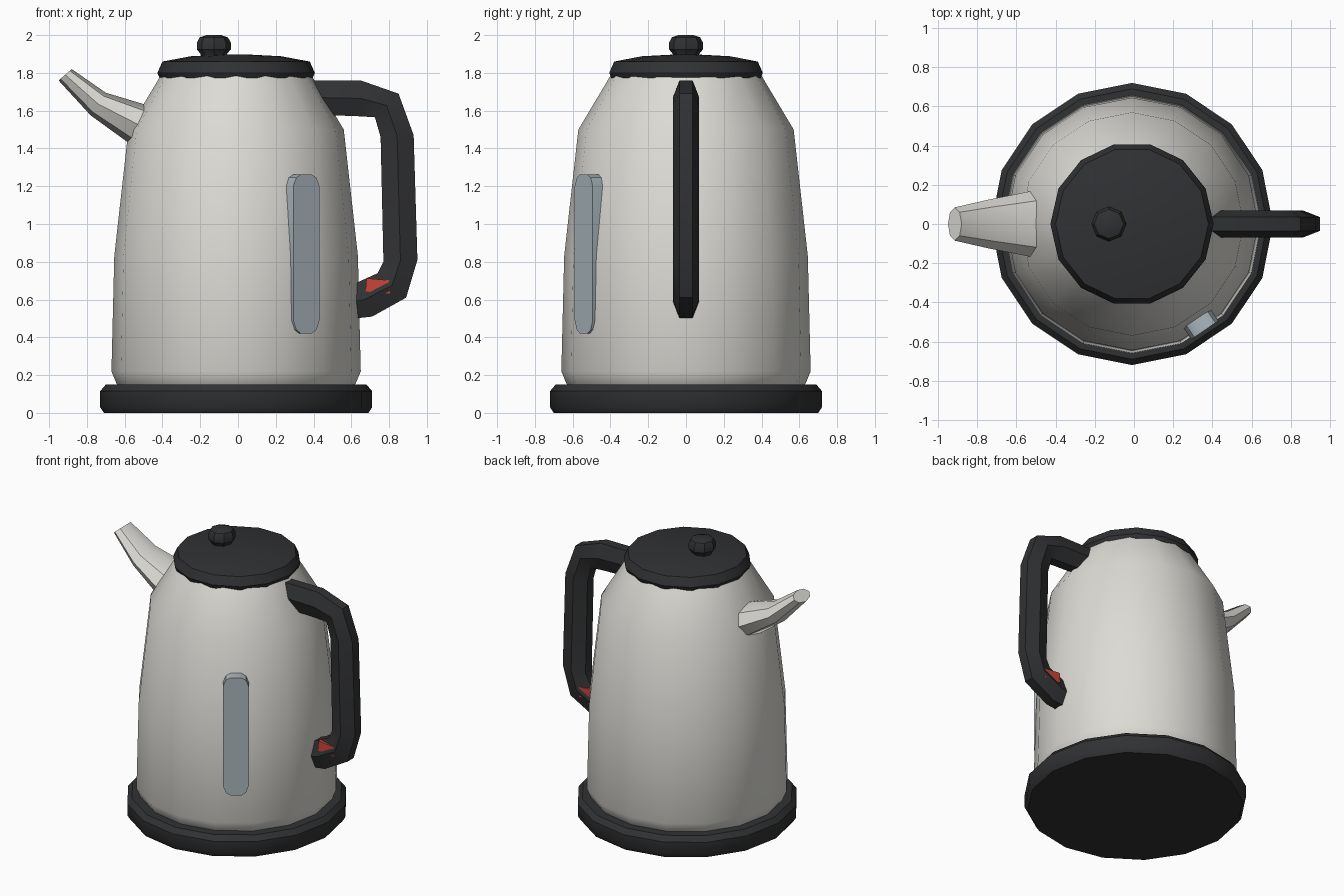
import bpy, bmesh, math
from mathutils import Vector, Matrix

if "Cube" in bpy.data.objects:
    bpy.data.objects.remove(bpy.data.objects["Cube"])

CX = -0.01  # axis of the body


def material(name, rgb):
    m = bpy.data.materials.new(name)
    m.diffuse_color = (*rgb, 1)
    m.use_nodes = True
    m.node_tree.nodes["Principled BSDF"].inputs["Base Color"].default_value = m.diffuse_color
    return m


STEEL = material("steel", (0.72, 0.71, 0.67))
BLACK = material("black_plastic", (0.03, 0.031, 0.033))
GLASS = material("window_glass", (0.40, 0.47, 0.51))
RED = material("red_switch", (0.6, 0.06, 0.04))


def finish(name, bm, mat, angle=35):
    bmesh.ops.recalc_face_normals(bm, faces=bm.faces)
    me = bpy.data.meshes.new(name)
    bm.to_mesh(me)
    bm.free()
    ob = bpy.data.objects.new(name, me)
    bpy.context.collection.objects.link(ob)
    me.materials.append(mat)
    bpy.ops.object.select_all(action='DESELECT')
    ob.select_set(True)
    bpy.context.view_layer.objects.active = ob
    bpy.ops.object.shade_smooth_by_angle(angle=math.radians(angle))
    return ob


def loft(name, sections, mat):
    """Skin closed rings of points and cap both ends."""
    bm = bmesh.new()
    rings = [[bm.verts.new(p) for p in s] for s in sections]
    n = len(rings[0])
    for a, b in zip(rings, rings[1:]):
        for i in range(n):
            j = (i + 1) % n
            bm.faces.new((a[i], a[j], b[j], b[i]))
    bm.faces.new(rings[0])
    bm.faces.new(rings[-1])
    return finish(name, bm, mat)


def lathe(name, profile, sides, mat, x=CX):
    def ring(r, z):
        return [(x + r * math.cos(t), r * math.sin(t), z)
                for t in (2 * math.pi * i / sides for i in range(sides))]
    return loft(name, [ring(r, z) for r, z in profile], mat)


def tube(name, pairs, sides, mat):
    """Pairs: outer (x, z), inner (x, z), half width in y."""
    sections = []
    for ox, oz, ix, iz, w in pairs:
        mid = Vector(((ox + ix) / 2, 0, (oz + iz) / 2))
        half = Vector(((ox - ix) / 2, 0, (oz - iz) / 2))
        ring = []
        for i in range(sides):
            t = 2 * math.pi * i / sides
            # scale so that flats still reach the outer and inner points
            k = math.sin(t) / max(math.sin(2 * math.pi * j / sides) for j in range(sides))
            ring.append(mid + half * k + Vector((0, w * math.cos(t), 0)))
        sections.append(ring)
    return loft(name, sections, mat)


# base, body, lid and knob
lathe("base", [(0.70, 0), (0.72, 0.03), (0.72, 0.115), (0.69, 0.15), (0.60, 0.15)], 16, BLACK)
lathe("body", [(0.62, 0.14), (0.633, 0.155), (0.66, 0.22), (0.645, 0.83),
               (0.57, 1.50), (0.40, 1.785)], 16, STEEL)
lathe("lid", [(0.38, 1.77), (0.405, 1.772), (0.417, 1.80), (0.39, 1.86),
              (0.24, 1.888), (0.05, 1.898)], 14, BLACK)
lathe("lid_knob", [(0.065, 1.88), (0.07, 1.90), (0.09, 1.925), (0.09, 1.96),
                   (0.075, 1.988), (0.04, 2.0)], 8, BLACK, x=-0.128)

# spout
tube("spout", [(-0.88, 1.82, -0.95, 1.76, 0.085),
               (-0.70, 1.695, -0.78, 1.575, 0.125),
               (-0.50, 1.635, -0.58, 1.43, 0.165),
               (-0.42, 1.60, -0.46, 1.40, 0.165)], 8, STEEL)

# handle, hexagonal in section
tube("handle", [(0.38, 1.76, 0.38, 1.58, 0.07),
                (0.65, 1.76, 0.65, 1.57, 0.07),
                (0.85, 1.69, 0.725, 1.565, 0.07),
                (0.93, 1.47, 0.755, 1.46, 0.07),
                (0.95, 0.81, 0.77, 0.80, 0.07),
                (0.89, 0.61, 0.74, 0.74, 0.07),
                (0.71, 0.51, 0.63, 0.69, 0.07),
                (0.62, 0.50, 0.60, 0.68, 0.07)], 6, BLACK)

# switch at the foot of the handle
bm = bmesh.new()
bmesh.ops.create_cube(bm, size=1, matrix=Matrix.Translation((0.742, 0, 0.672))
                      @ Matrix.Rotation(math.radians(5), 4, 'Y')
                      @ Matrix.Diagonal((0.13, 0.124, 0.07, 1)))
finish("switch", bm, RED)

# water window on one facet of the body
a = math.radians(-55.5)
out = Vector((math.cos(a), math.sin(a), 0))
side = Vector((-math.sin(a), math.cos(a), 0))
half = [(0.035, 0.42), (0.065, 0.44), (0.084, 0.49), (0.084, 1.20), (0.065, 1.245), (0.035, 1.262)]
outline = half + [(-s, z) for s, z in reversed(half)]
loft("water_window",
     [[Vector((CX, 0, z)) + out * r + side * s for s, z in outline] for r in (0.56, 0.657)], GLASS)
